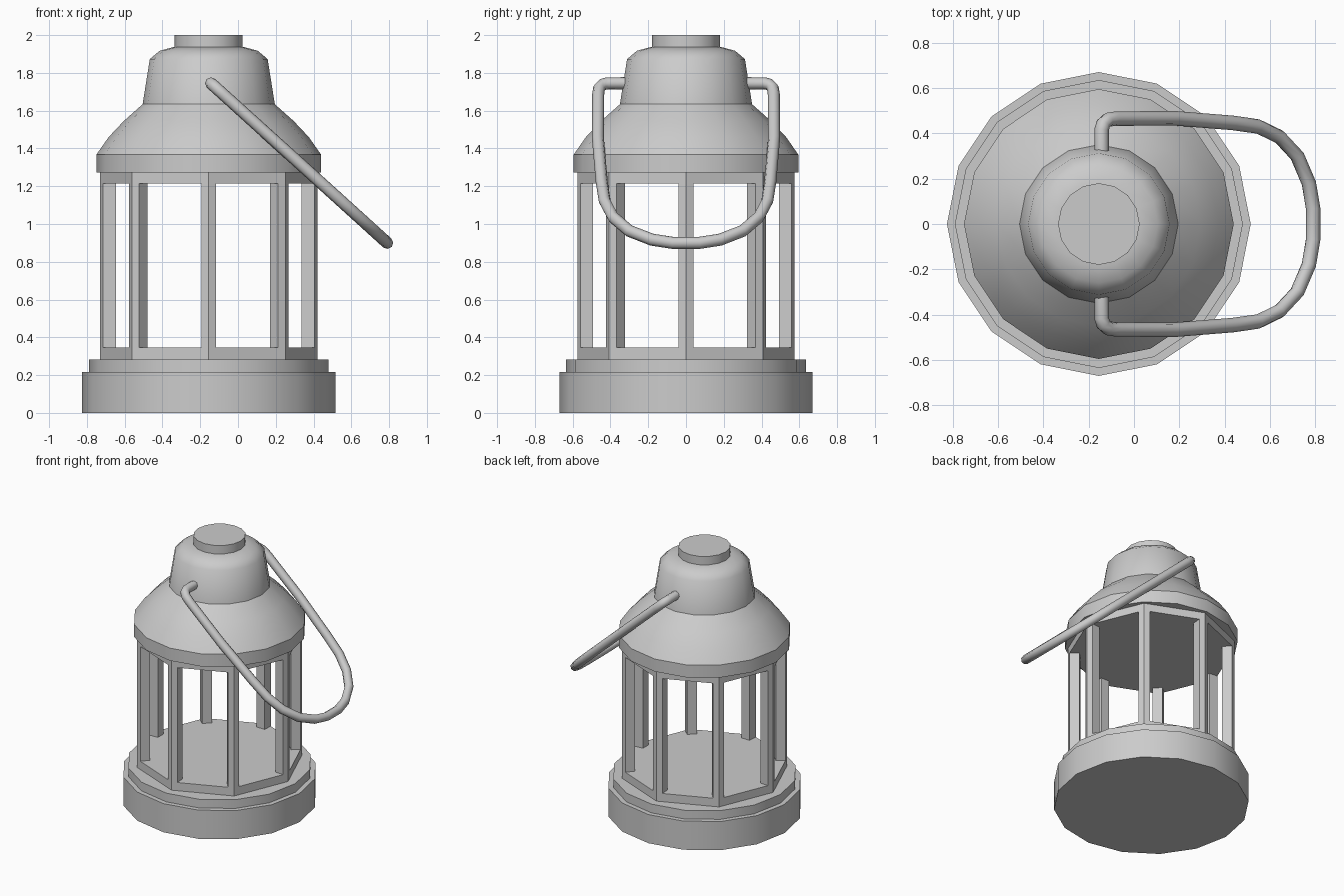
import bpy
import bmesh
from math import cos, sin, tau, radians
from mathutils import Vector

cube = bpy.data.objects.get("Cube")
if cube:
    bpy.data.objects.remove(cube)

AXIS_X = -0.155      # lantern axis; the handle swings out to +x
CAGE_R = 0.575
CAGE_SIDES = 8
SILL, LINTEL = 0.345, 1.215


def smooth(obj, angle):
    bpy.ops.object.select_all(action="DESELECT")
    obj.select_set(True)
    bpy.context.view_layer.objects.active = obj
    bpy.ops.object.shade_smooth_by_angle(angle=radians(angle))


def add_object(name, bm, angle=30):
    bmesh.ops.recalc_face_normals(bm, faces=bm.faces)
    mesh = bpy.data.meshes.new(name)
    bm.to_mesh(mesh)
    bm.free()
    obj = bpy.data.objects.new(name, mesh)
    obj.location.x = AXIS_X
    bpy.context.collection.objects.link(obj)
    smooth(obj, angle)
    return obj


def polar(r, i, sides):
    return Vector((r * cos(tau * i / sides), r * sin(tau * i / sides), 0))


def loft(bm, rings):
    """Join rings of points into a closed solid."""
    loops = [[bm.verts.new(p) for p in ring] for ring in rings]
    n = len(loops[0])
    for low, high in zip(loops, loops[1:]):
        for i in range(n):
            j = (i + 1) % n
            bm.faces.new((low[i], low[j], high[j], high[i]))
    bm.faces.new(loops[0][::-1])
    bm.faces.new(loops[-1])


def lathe(name, profile, sides=16, angle=30):
    bm = bmesh.new()
    loft(bm, [[polar(r, i, sides) + Vector((0, 0, z)) for i in range(sides)]
              for r, z in profile])
    return add_object(name, bm, angle)


# Stepped base
lathe("base", [(0.67, 0), (0.67, 0.217), (0.635, 0.217), (0.635, 0.283)])

# Octagonal floor and ceiling of the cage
lathe("cage_floor", [(CAGE_R, 0.283), (CAGE_R, SILL)], CAGE_SIDES)
lathe("cage_ceiling", [(CAGE_R, LINTEL), (CAGE_R, 1.272)], CAGE_SIDES)

# Corner posts, tapering towards the axis
bm = bmesh.new()
for i in range(CAGE_SIDES):
    corner = polar(CAGE_R, i, CAGE_SIDES)
    before = corner.lerp(polar(CAGE_R, i - 1, CAGE_SIDES), 0.095)
    after = corner.lerp(polar(CAGE_R, i + 1, CAGE_SIDES), 0.095)
    section = [before, corner, after, after * 0.88, before * 0.88]
    loft(bm, [[p + Vector((0, 0, z)) for p in section] for z in (SILL, LINTEL)])
add_object("cage_posts", bm)

# Domed roof, neck and cap
lathe("roof", [(0.595, 1.272), (0.595, 1.367), (0.53, 1.46),
               (0.45, 1.545), (0.35, 1.634)])
lathe("neck", [(0.35, 1.634), (0.312, 1.873), (0.26, 1.917), (0.19, 1.936)],
      angle=44)
lathe("cap", [(0.18, 1.93), (0.18, 2.0)])

# Handle: half path as (y, fraction along the slope), mirrored
half = [(0.30, 0), (0.415, 0), (0.442, 0.008), (0.46, 0.03), (0.465, 0.07),
        (0.466, 0.35), (0.446, 0.62), (0.43, 0.74), (0.385, 0.84),
        (0.30, 0.925), (0.18, 0.98), (0.07, 1.0)]
path = half + [(-y, f) for y, f in reversed(half)]
top, bottom = Vector((-0.143, 0, 1.745)), Vector((0.79, 0, 0.9))
curve = bpy.data.curves.new("handle", "CURVE")
curve.dimensions = "3D"
curve.bevel_depth = 0.032
curve.bevel_resolution = 2
curve.use_fill_caps = True
spline = curve.splines.new("POLY")
spline.points.add(len(path) - 1)
for point, (y, f) in zip(spline.points, path):
    p = top.lerp(bottom, f)
    point.co = (p.x, y, p.z, 1)
handle = bpy.data.objects.new("handle", curve)
bpy.context.collection.objects.link(handle)
bpy.ops.object.select_all(action="DESELECT")
handle.select_set(True)
bpy.context.view_layer.objects.active = handle
bpy.ops.object.convert(target="MESH")
smooth(bpy.context.view_layer.objects.active, 50)
